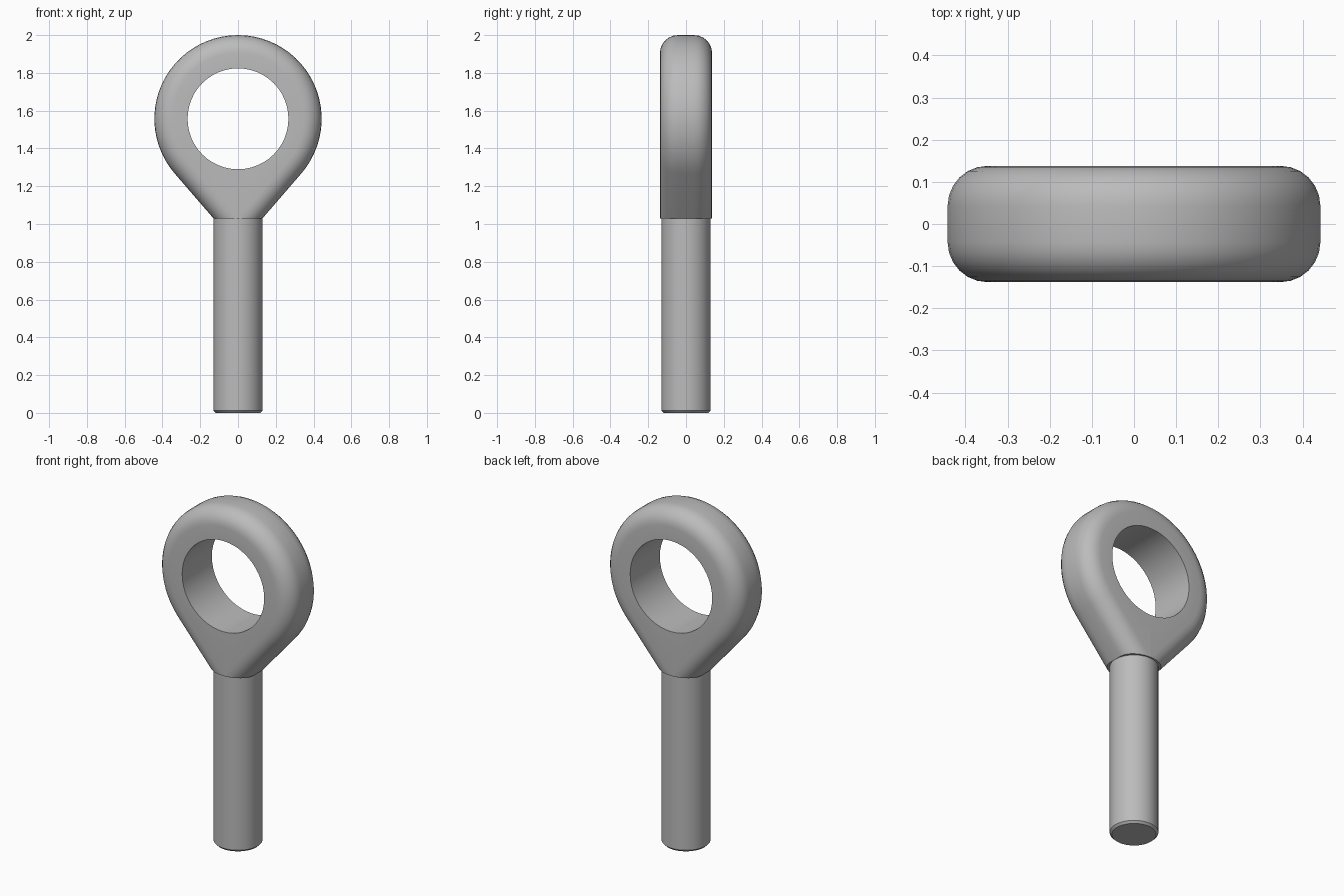
import bpy, bmesh
from math import sin, cos, pi, acos, atan2, hypot

if "Cube" in bpy.data.objects:
    bpy.data.objects.remove(bpy.data.objects["Cube"])

steel = bpy.data.materials.new("grey steel")
steel.use_nodes = True
GREY = (0.5, 0.5, 0.5, 1)
steel.diffuse_color = GREY
steel.node_tree.nodes["Principled BSDF"].inputs["Base Color"].default_value = GREY

EYE_Z, OUTER_R, HOLE_R = 1.557, 0.443, 0.267
HALF_DEPTH, FILLET = 0.138, 0.095
NECK_Z, SHANK_R = 1.03, 0.13
ARC_STEPS, HOLE_STEPS, FILLET_STEPS = 48, 48, 6


def finish(bm, name):
    bmesh.ops.recalc_face_normals(bm, faces=bm.faces)
    mesh = bpy.data.meshes.new(name)
    bm.to_mesh(mesh)
    bm.free()
    obj = bpy.data.objects.new(name, mesh)
    bpy.context.collection.objects.link(obj)
    mesh.materials.append(steel)
    bpy.ops.object.select_all(action='DESELECT')
    obj.select_set(True)
    bpy.context.view_layer.objects.active = obj
    bpy.ops.object.shade_smooth_by_angle(angle=pi / 6)
    return obj


def bridge(bm, a, b):
    n = len(a)
    for i in range(n):
        j = (i + 1) % n
        bm.faces.new((a[i], a[j], b[j], b[i]))


def loop_edges(bm, loop):
    return [bm.edges.get((loop[i - 1], loop[i])) for i in range(len(loop))]


# Eye: a teardrop outline tangent to the ring, with rounded rims
drop = EYE_Z - NECK_Z
tangent = -atan2(drop, SHANK_R) + acos(OUTER_R / hypot(drop, SHANK_R))


def outline(bm, inset, y):
    r = OUTER_R - inset
    pts = []
    for i in range(ARC_STEPS + 1):
        a = tangent + (pi - 2 * tangent) * i / ARC_STEPS
        pts.append((r * cos(a), EYE_Z + r * sin(a)))
    x = (r + drop * sin(tangent)) / cos(tangent)
    pts += [(-x, NECK_Z), (x, NECK_Z)]
    return [bm.verts.new((px, y, pz)) for px, pz in pts]


bm = bmesh.new()
quarter = [pi / 2 * i / FILLET_STEPS for i in range(FILLET_STEPS + 1)]
half = [(FILLET * (1 - cos(a)), HALF_DEPTH - FILLET * (1 - sin(a))) for a in quarter]
section = [(d, -y) for d, y in reversed(half)] + half
rings = [outline(bm, d, y) for d, y in section]
for a, b in zip(rings, rings[1:]):
    bridge(bm, a, b)

# Straight bore and the two flat cheeks around it
angles = [2 * pi * i / HOLE_STEPS for i in range(HOLE_STEPS)]
bores = [[bm.verts.new((HOLE_R * cos(a), y, EYE_Z + HOLE_R * sin(a))) for a in angles]
         for y in (-HALF_DEPTH, HALF_DEPTH)]
bridge(bm, *bores)
for rim, bore, side in ((rings[0], bores[0], -1), (rings[-1], bores[1], 1)):
    bmesh.ops.triangle_fill(bm, use_beauty=True, normal=(0, side, 0),
                            edges=loop_edges(bm, rim) + loop_edges(bm, bore))

# Underside of the neck
bm.faces.new([r[-1] for r in rings] + [r[-2] for r in reversed(rings)])
finish(bm, "eye")

# Shank: a round bar with a small chamfer at the foot
bm = bmesh.new()
bmesh.ops.create_cone(bm, cap_ends=True, segments=48, radius1=SHANK_R,
                      radius2=SHANK_R, depth=NECK_Z)
bmesh.ops.translate(bm, verts=bm.verts, vec=(0, 0, NECK_Z / 2))
foot = [e for e in bm.edges if all(v.co.z < 0.001 for v in e.verts)]
bmesh.ops.bevel(bm, geom=foot, offset=0.012, segments=1, affect='EDGES')
finish(bm, "shank")
